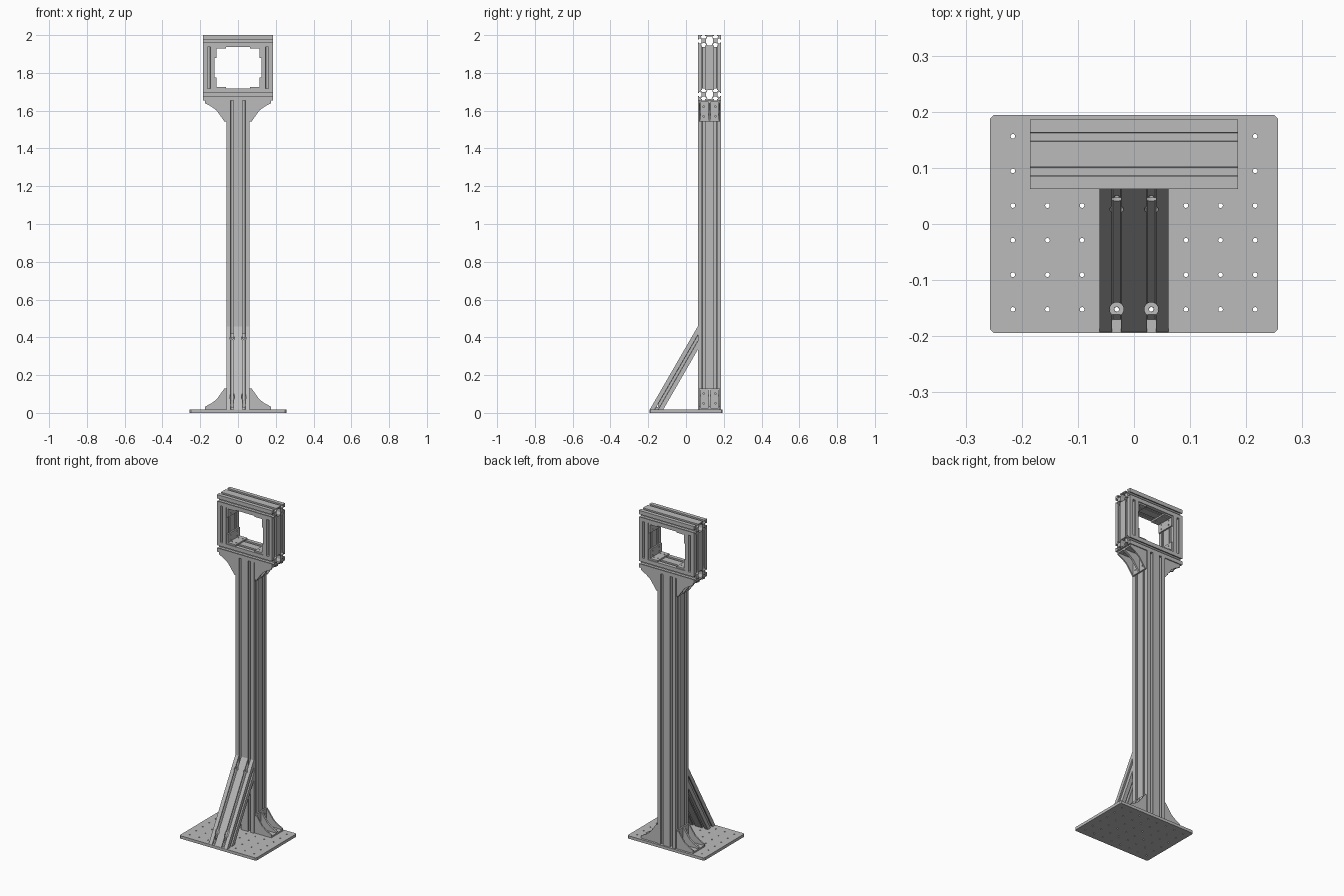
import bpy, bmesh, math
from mathutils import Matrix, Vector

cube = bpy.data.objects.get("Cube")
if cube:
    bpy.data.objects.remove(cube)

grey = bpy.data.materials.new("aluminium grey")
grey.use_nodes = True
grey.diffuse_color = (0.5, 0.5, 0.5, 1)
grey.node_tree.nodes["Principled BSDF"].inputs["Base Color"].default_value = (0.5, 0.5, 0.5, 1)

M = 0.0617            # extrusion module
BASE = 0.017          # plate top
YC = 0.1245           # post centre in y
NECK = 1.655          # post top
BEAM_X = 0.185        # half length of the head beams

X, Y, Z = Vector((1, 0, 0)), Vector((0, 1, 0)), Vector((0, 0, 1))


def frame(ax, ay, az, origin):
    m = Matrix((ax, ay, az)).transposed().to_4x4()
    m.translation = origin
    return m


def bake(obj):
    """Replace an object by a plain mesh object with its evaluated shape."""
    deps = bpy.context.evaluated_depsgraph_get()
    mesh = bpy.data.meshes.new_from_object(obj.evaluated_get(deps))
    name = obj.name
    bpy.data.objects.remove(obj)
    bm = bmesh.new()
    bm.from_mesh(mesh)
    bmesh.ops.remove_doubles(bm, verts=bm.verts, dist=1e-5)
    bmesh.ops.recalc_face_normals(bm, faces=bm.faces)
    bm.to_mesh(mesh)
    bm.free()
    mesh.materials.clear()
    mesh.materials.append(grey)
    mesh.shade_flat()
    new = bpy.data.objects.new(name, mesh)
    bpy.context.collection.objects.link(new)
    return new


def prism(name, loops, depth, matrix):
    """Extrude an outline (first loop) with holes (other loops) along local z."""
    curve = bpy.data.curves.new(name, 'CURVE')
    curve.dimensions = '2D'
    curve.fill_mode = 'BOTH'
    curve.extrude = depth / 2
    for loop in loops:
        spline = curve.splines.new('POLY')
        spline.points.add(len(loop) - 1)
        for point, (u, v) in zip(spline.points, loop):
            point.co = (u, v, 0, 1)
        spline.use_cyclic_u = True
    obj = bpy.data.objects.new(name, curve)
    bpy.context.collection.objects.link(obj)
    obj = bake(obj)
    obj.data.transform(matrix)
    return obj


def circle(u, v, r, n=10):
    return [(u + r * math.cos(math.tau * i / n), v + r * math.sin(math.tau * i / n))
            for i in range(n)]


def rect(u0, v0, u1, v1, c=0.0):
    if not c:
        return [(u0, v0), (u1, v0), (u1, v1), (u0, v1)]
    return [(u0 + c, v0), (u1 - c, v0), (u1, v0 + c), (u1, v1 - c),
            (u1 - c, v1), (u0 + c, v1), (u0, v1 - c), (u0, v0 + c)]


def t_slot_profile(nx, ny):
    """Outline of an nx by ny module extrusion with a T-slot per module."""
    half_slot = [(0.008, 0), (0.008, 0.006), (0.014, 0.006), (0.014, 0.012), (0.007, 0.019)]
    slot = [(-u, v) for u, v in half_slot] + half_slot[::-1]
    outline = []
    for k in range(4):
        n, other = (nx, ny) if k % 2 == 0 else (ny, nx)
        turn = Matrix.Rotation(k * math.pi / 2, 2)
        side = [(-n * M / 2, 0)]
        for i in range(n):
            centre = (i - (n - 1) / 2) * M
            side += [(centre + u, v) for u, v in slot]
        outline += [tuple(turn @ Vector((u, v - other * M / 2))) for u, v in side]
    loops = [outline]
    # Hollow chamber between the two modules of a flat bar
    if nx + ny == 3:
        room = [(0.011, 0.024), (0.019, 0.008), (0.019, -0.008), (0.011, -0.024)]
        room += [(-u, -v) for u, v in room]
        loops.append(room if nx == 2 else [(v, u) for u, v in room])
    return loops


# Base plate with hole grid
holes = [circle((i - 3.5) * M, (j - 2.5) * M + 0.002, 0.0042)
         for i in range(8) for j in range(6)]
prism("base_plate", [rect(-0.257, -0.194, 0.257, 0.194, 0.007)] + holes, BASE,
      Matrix.Translation((0, 0, BASE / 2)))

# Main post
prism("post", t_slot_profile(2, 2), NECK - BASE,
      Matrix.Translation((0, YC, (NECK + BASE) / 2)))

# Head frame: two beams and two uprights
low, high = NECK + M, 2 - M
for name, z in (("lower_beam", NECK + M / 2), ("upper_beam", 2 - M / 2)):
    prism(name, t_slot_profile(2, 1), 2 * BEAM_X, frame(Y, Z, X, (0, YC, z)))
for name, s in (("left_upright", 1), ("right_upright", -1)):
    prism(name, t_slot_profile(1, 2), high - low,
          Matrix.Translation((s * (BEAM_X - M / 2), YC, (low + high) / 2)))

# Diagonal brace, its ends slid onto the plate and the post
along = Vector((0, 0.5, math.sqrt(0.75)))
brace = prism("brace", t_slot_profile(2, 1), 0.5,
              frame(X, along.cross(X), along, Vector((0, -0.1565, BASE)) + along * 0.25))
foot = Vector((0, -0.1565, BASE))
for v in brace.data.vertices:
    if (v.co - foot).dot(along) < 0.25:
        v.co += along * ((BASE - v.co.z) / along.z)
    else:
        v.co += along * ((YC - M - v.co.y) / along.y)

# Counterbored bolt holes through the brace ends
cutters = []
for x in (-M / 2, M / 2):
    for r, a, b in ((0.0125, 0.032, 0.15), (0.0045, 0.005, 0.06)):
        cutters.append(prism("bore", [circle(x, -0.152, r, 16)], b - a,
                             Matrix.Translation((0, 0, (a + b) / 2))))
    for r, a, b in ((0.0125, -0.05, 0.047), (0.0045, 0.03, 0.07)):
        cutters.append(prism("bore", [circle(0.395, x, r, 16)], b - a,
                             frame(Z, X, Y, (0, (a + b) / 2, 0))))
for c in cutters:
    c.hide_render = True
    mod = brace.modifiers.new("bore", 'BOOLEAN')
    mod.operation = 'DIFFERENCE'
    mod.solver = 'EXACT'
    mod.object = c
bake(brace).name = "brace"
for c in cutters:
    bpy.data.objects.remove(c)


def bracket(name, x, z, sx, sz, size, t, ribbed):
    """Corner bracket at (x, z) with legs running towards sx and sz."""
    w = 0.056
    spots = [(s * M / 2, q * size) for s in (-1, 1) for q in (0.3, 0.75)]
    prism(name + "_upright_leg",
          [rect(-w, 0, w, sz * size)] + [circle(u, sz * v, 0.004) for u, v in spots],
          t, frame(Y, Z, X, (x + sx * t / 2, YC, z)))
    prism(name + "_flat_leg",
          [rect(0, -w, sx * size, w)] + [circle(sx * v, u, 0.004) for u, v in spots],
          t, Matrix.Translation((x, YC, z + sz * t / 2)))
    if ribbed:
        web = [(0, 0), (size, 0), (size, 0.016), (0.08, 0.033), (0.053, 0.053),
               (0.033, 0.08), (0.01, size)]
        for side, y, d in (("front", -w + 0.004, 0.008), ("middle", 0, 0.012),
                           ("back", w - 0.004, 0.008)):
            prism(name + "_" + side + "_rib", [[(sz * v, sx * u) for u, v in web]], d,
                  frame(Z, X, Y, (x, YC + y, z)))


# Gussets around the post and plain angles inside the head frame
for side, s in (("left", 1), ("right", -1)):
    bracket(side + "_base_gusset", s * M, BASE, s, 1, 0.113, 0.009, True)
    bracket(side + "_neck_gusset", s * M, NECK, s, -1, 0.113, 0.009, True)
    inner = s * (BEAM_X - M)
    bracket(side + "_lower_angle", inner, low, -s, 1, 0.06, 0.009, False)
    bracket(side + "_upper_angle", inner, high, -s, -1, 0.06, 0.009, False)
